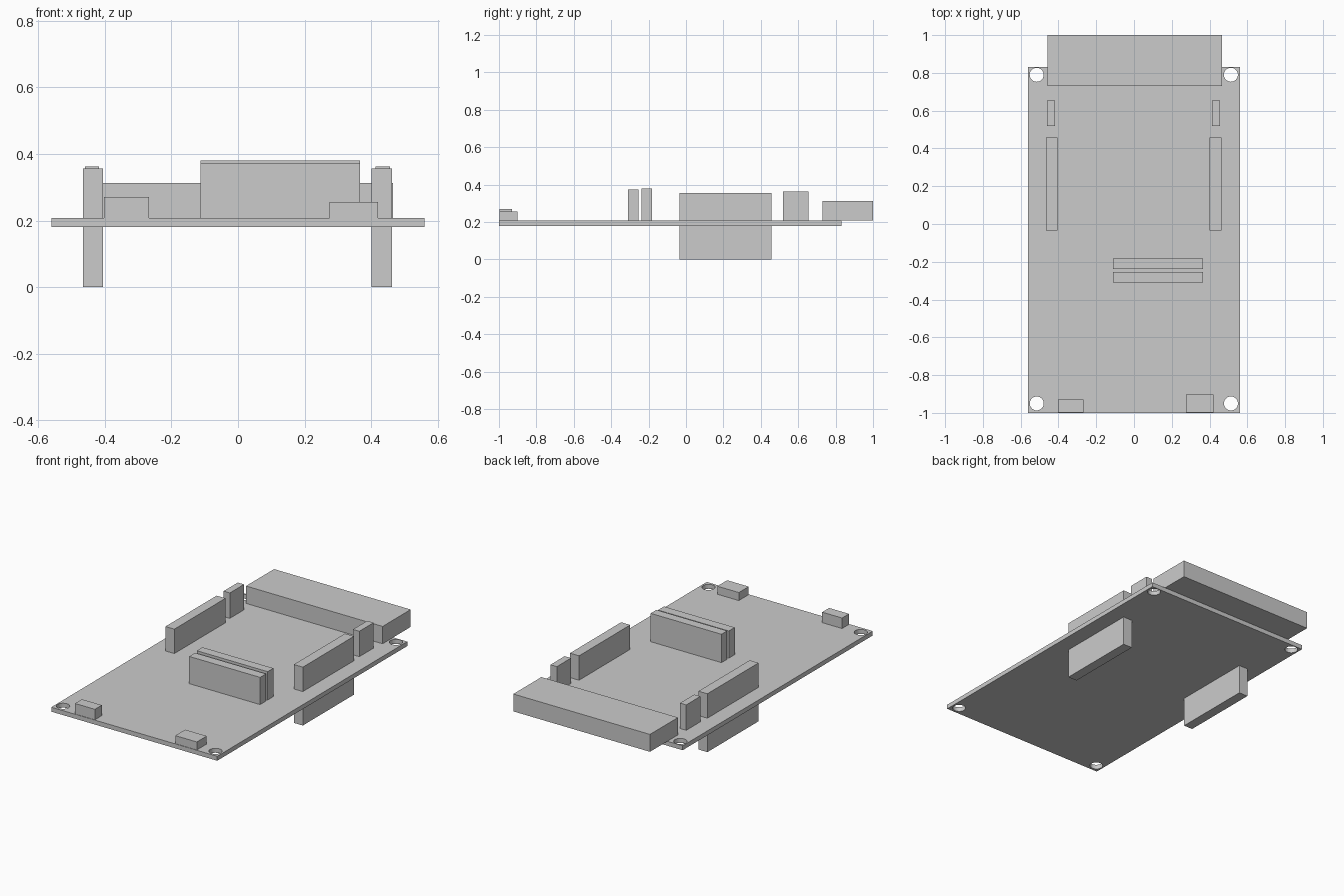
import bpy
import bmesh
from mathutils import Matrix, Vector

if "Cube" in bpy.data.objects:
    bpy.data.objects.remove(bpy.data.objects["Cube"])

BOARD_BOTTOM, BOARD_TOP = 0.18, 0.207


def box(name, x, y, z):
    """Box from (min, max) ranges on each axis."""
    lo, hi = Vector((x[0], y[0], z[0])), Vector((x[1], y[1], z[1]))
    bm = bmesh.new()
    bmesh.ops.create_cube(bm, size=1, matrix=Matrix.Translation((lo + hi) / 2)
                          @ Matrix.Diagonal((*(hi - lo), 1)))
    mesh = bpy.data.meshes.new(name)
    bm.to_mesh(mesh)
    bm.free()
    obj = bpy.data.objects.new(name, mesh)
    bpy.context.collection.objects.link(obj)
    return obj


def on_board(name, x, y, top):
    return box(name, x, y, (BOARD_TOP, top))


# Circuit board with four corner mounting holes
board = box("circuit_board", (-0.56, 0.56), (-1.0, 0.832), (BOARD_BOTTOM, BOARD_TOP))
bm = bmesh.new()
for hx in (-0.515, 0.513):
    for hy in (-0.95, 0.79):
        bmesh.ops.create_cone(bm, cap_ends=True, segments=32, radius1=0.037,
                              radius2=0.037, depth=0.2,
                              matrix=Matrix.Translation((hx, hy, 0.19)))
mesh = bpy.data.meshes.new("hole_cutter")
bm.to_mesh(mesh)
bm.free()
cutter = bpy.data.objects.new("hole_cutter", mesh)
bpy.context.collection.objects.link(cutter)
cutter.hide_render = True
mod = board.modifiers.new("mounting_holes", 'BOOLEAN')
mod.operation = 'DIFFERENCE'
mod.solver = 'EXACT'
mod.object = cutter
bpy.context.view_layer.objects.active = board
bpy.ops.object.modifier_apply(modifier=mod.name)
bpy.data.objects.remove(cutter)

# Wide connector overhanging the back edge
on_board("rear_connector", (-0.457, 0.465), (0.73, 1.0), 0.313)

# Side headers: socket above, pins below, plus a short header behind
for side, x, x_short in (("left", (-0.465, -0.405), (-0.46, -0.418)),
                         ("right", (0.401, 0.462), (0.413, 0.456))):
    on_board(side + "_header_socket", x, (-0.035, 0.458), 0.356)
    box(side + "_header_pins", x, (-0.035, 0.458), (0, BOARD_BOTTOM))
    on_board(side + "_short_header", x_short, (0.518, 0.655), 0.362)

# Pair of parallel central headers
on_board("centre_header_back", (-0.112, 0.366), (-0.237, -0.182), 0.38)
on_board("centre_header_front", (-0.112, 0.366), (-0.31, -0.253), 0.373)

# Small connectors on the front edge
on_board("front_left_connector", (-0.402, -0.268), (-0.997, -0.93), 0.271)
on_board("front_right_connector", (0.275, 0.42), (-0.997, -0.902), 0.256)
